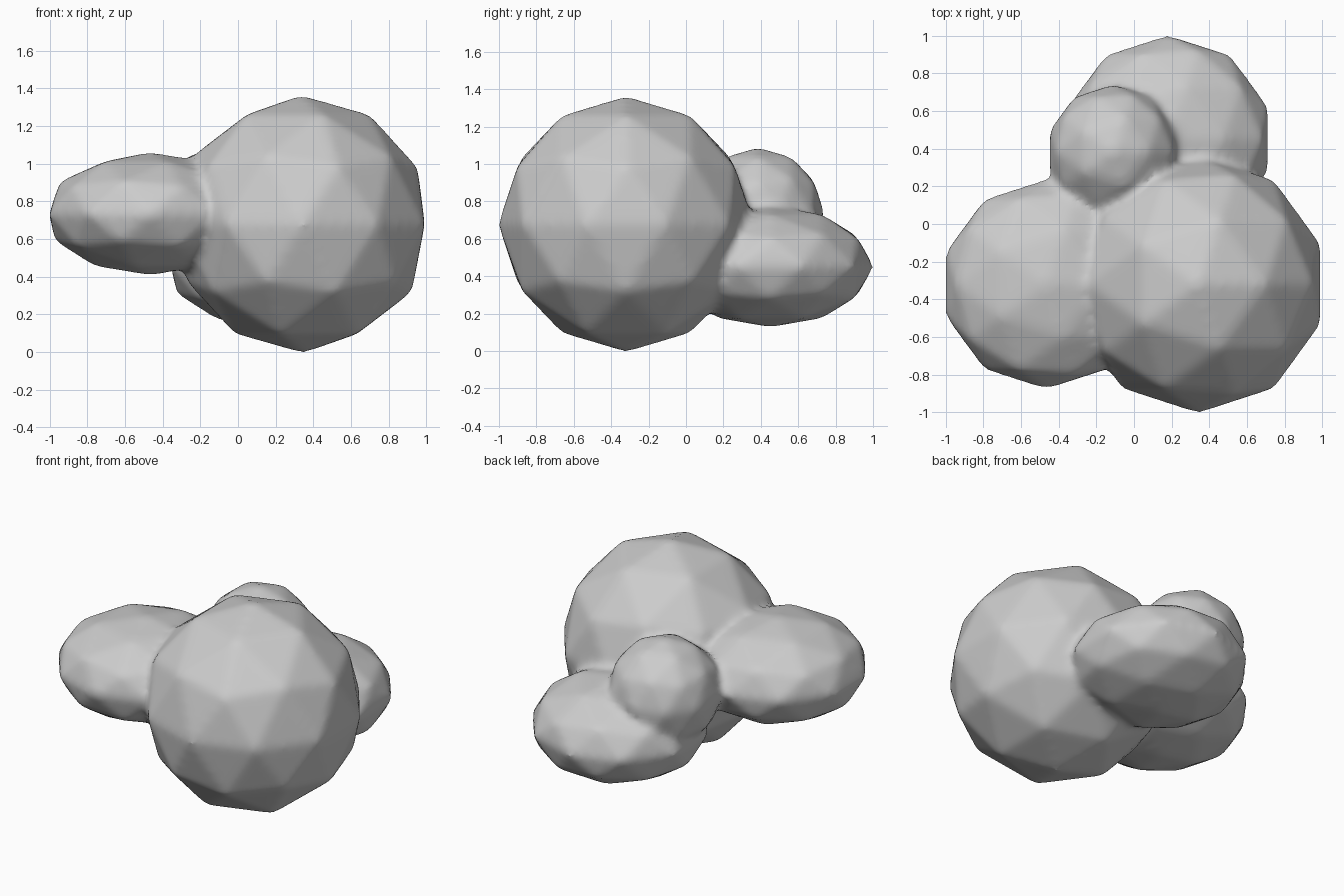
import bpy
import bmesh
from mathutils import Matrix

if "Cube" in bpy.data.objects:
    bpy.data.objects.remove(bpy.data.objects["Cube"])

# Four overlapping low-poly lobes: centre, radii
LOBES = [
    ((0.34, -0.32, 0.68), (0.685, 0.685, 0.685)),     # large ball
    ((-0.465, -0.32, 0.735), (0.565, 0.56, 0.327)),   # flattened left lobe
    ((0.18, 0.45, 0.455), (0.563, 0.555, 0.327)),     # flattened back lobe
    ((-0.11, 0.385, 0.735), (0.358, 0.358, 0.358)),   # small ball on the back lobe
]

bm = bmesh.new()
for centre, radii in LOBES:
    bmesh.ops.create_icosphere(
        bm, subdivisions=2, radius=1.0,
        matrix=Matrix.Translation(centre) @ Matrix.Diagonal((*radii, 1.0)))
mesh = bpy.data.meshes.new("blob_cluster")
bm.to_mesh(mesh)
bm.free()
blob = bpy.data.objects.new("blob_cluster", mesh)
bpy.context.collection.objects.link(blob)
bpy.context.view_layer.objects.active = blob
blob.select_set(True)

# Fuse the lobes into one skin and soften the seams
remesh = blob.modifiers.new("fuse", 'REMESH')
remesh.mode = 'VOXEL'
remesh.voxel_size = 0.025
remesh.use_smooth_shade = True
smooth = blob.modifiers.new("soften", 'SMOOTH')
smooth.factor = 0.5
smooth.iterations = 8
for mod in list(blob.modifiers):
    bpy.ops.object.modifier_apply(modifier=mod.name)
bpy.ops.object.shade_smooth()

# Stand the cluster on the floor
low = min(v.co.z for v in blob.data.vertices)
blob.data.transform(Matrix.Translation((0, 0, -low)))
